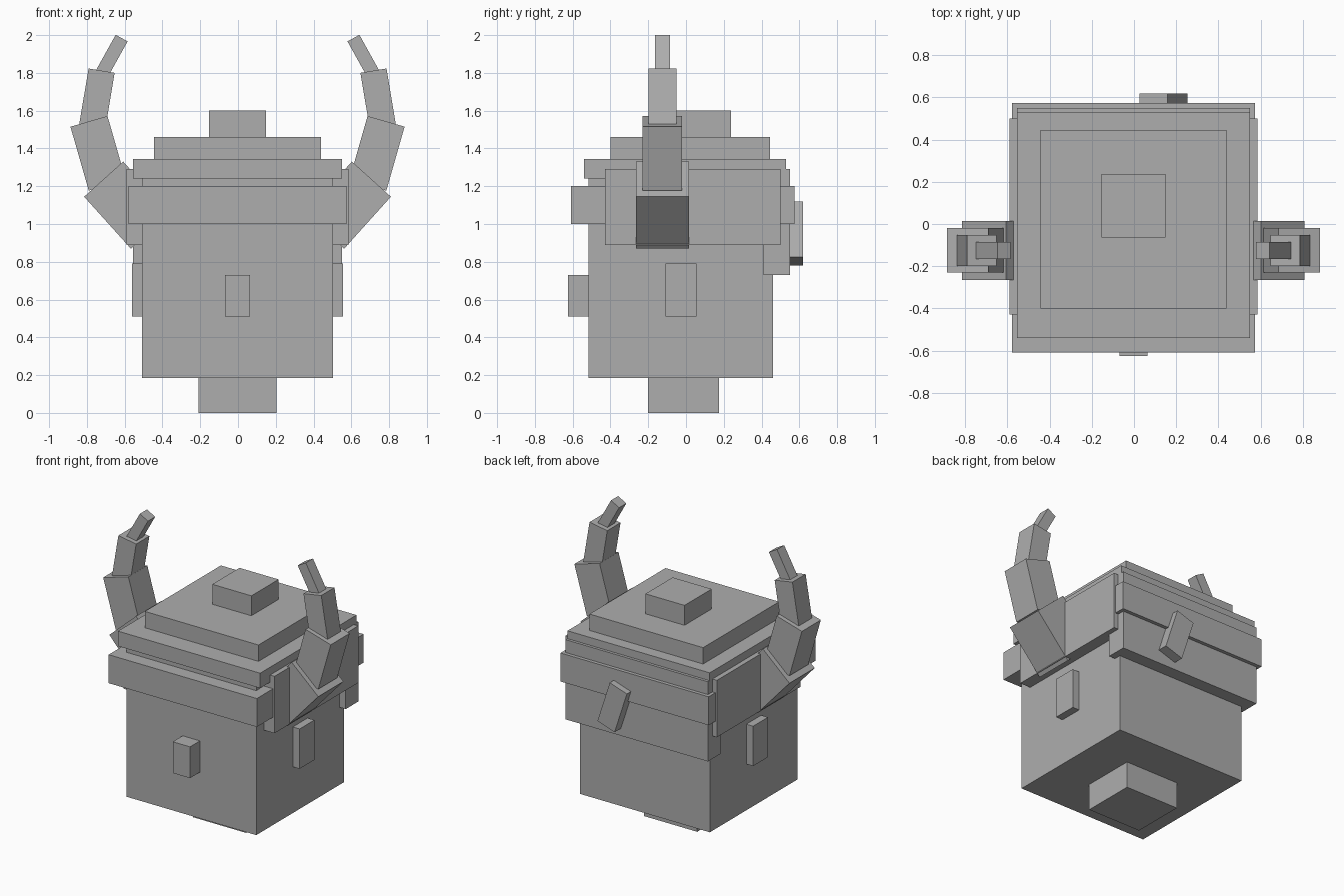
import bpy
from math import radians

cube = bpy.data.objects.get("Cube")
if cube:
    bpy.data.objects.remove(cube, do_unlink=True)

# One plain grey for every part
grey = bpy.data.materials.new("plain grey")
grey.use_nodes = True
COLOUR = (0.42, 0.42, 0.42, 1)
grey.diffuse_color = COLOUR
grey.node_tree.nodes["Principled BSDF"].inputs["Base Color"].default_value = COLOUR


def block(name, centre, size, tilt=0):
    """Box of a given size, leaning towards +x by tilt degrees."""
    bpy.ops.mesh.primitive_cube_add(size=1, location=centre)
    ob = bpy.context.object
    ob.name = ob.data.name = name
    for v in ob.data.vertices:
        v.co = [c * s for c, s in zip(v.co, size)]
    ob.rotation_euler.y = radians(tilt)
    ob.data.materials.append(grey)
    return ob


def span(name, x, y, z):
    """Box between pairs of limits."""
    limits = (x, y, z)
    return block(name, [(a + b) / 2 for a, b in limits], [b - a for a, b in limits])


MID = -0.0025  # symmetry plane of the head


def wide(half):
    return (MID - half, MID + half)


# Neck, head and nose
span("neck", wide(0.207), (-0.20, 0.175), (0, 0.19))
span("head", wide(0.505), (-0.515, 0.46), (0.185, 1.24))
span("nose", wide(0.067), (-0.625, -0.51), (0.51, 0.73))

# Stacked helmet layers
span("helmet_band", wide(0.576), (-0.61, 0.575), (1.0, 1.2))
span("helmet_rim", wide(0.553), (-0.54, 0.53), (1.24, 1.345))
span("helmet_crown", wide(0.442), (-0.40, 0.445), (1.345, 1.46))
span("helmet_button", wide(0.152), (-0.065, 0.237), (1.46, 1.6))
span("neck_guard", wide(0.553), (0.41, 0.55), (0.73, 1.29))
block("back_tag", (0.14, 0.585, 0.95), (0.14, 0.07, 0.31), -18)

# Horn segments: distance out, height, width, depth, length, outward lean
HORN = [
    (0.585, 1.10, 0.278, 0.28, 0.37, 42),
    (0.738, 1.374, 0.204, 0.21, 0.352, 16),
    (0.746, 1.654, 0.14, 0.147, 0.32, -9.5),
    (0.667, 1.888, 0.072, 0.08, 0.22, -29),
]

# Ears, cheek plates and horns on both sides
for side, label in ((1, "left"), (-1, "right")):
    block(label + "_ear", (MID + side * 0.53, -0.027, 0.65), (0.056, 0.165, 0.28))
    block(label + "_side_plate", (MID + side * 0.545, 0.035, 1.09), (0.085, 0.93, 0.40))
    for i, (out, height, width, depth, length, lean) in enumerate(HORN, 1):
        block(f"{label}_horn_segment_{i}", (MID + side * out, -0.125, height),
              (width, depth, length), side * lean)
